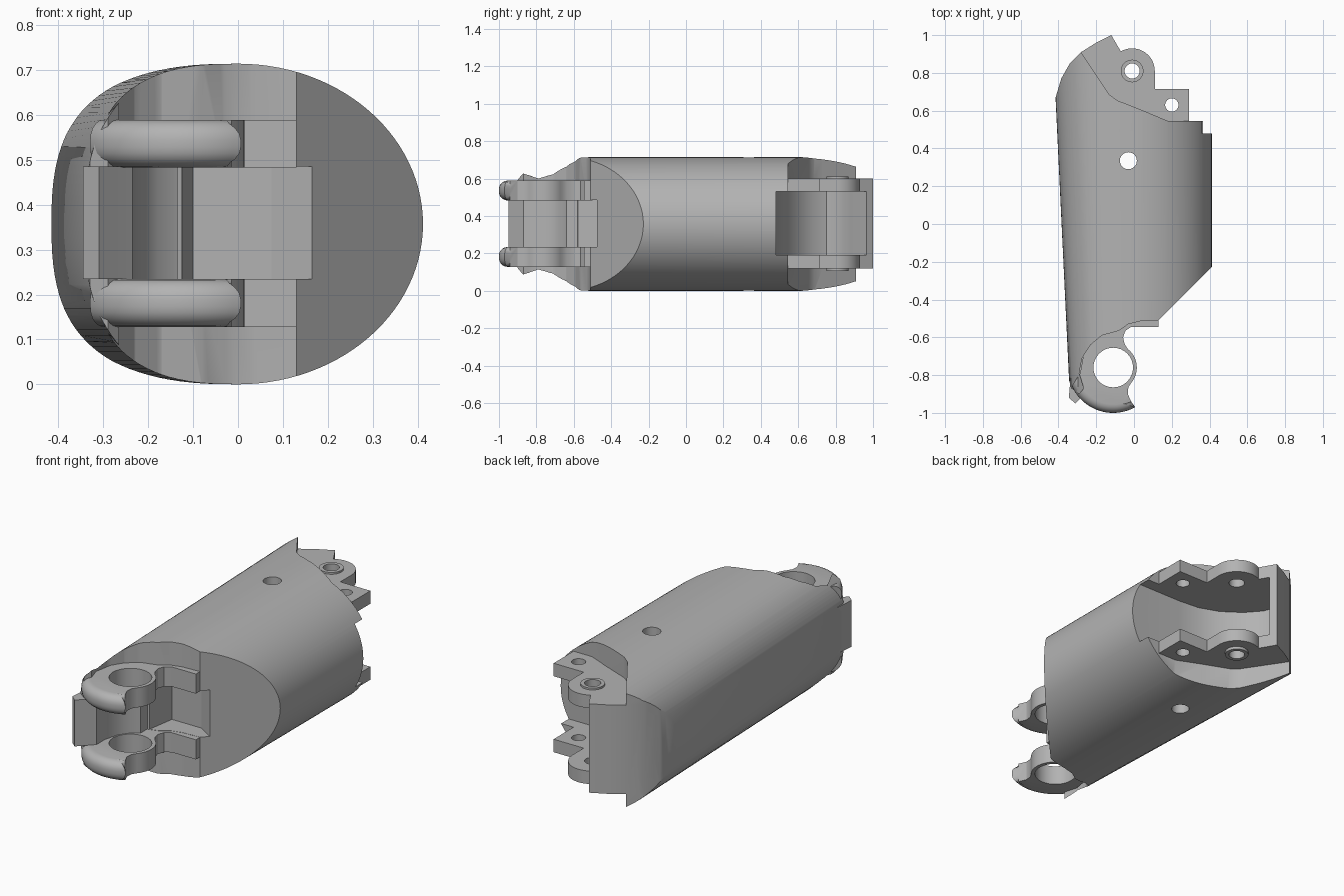
import bpy, bmesh
from math import sin, cos, pi, radians, hypot

cube = bpy.data.objects.get("Cube")
if cube:
    bpy.data.objects.remove(cube)

# One plain grey plastic
grey = bpy.data.materials.new("plain grey")
grey.use_nodes = True
colour = (0.45, 0.45, 0.45, 1)
grey.diffuse_color = colour
grey.node_tree.nodes["Principled BSDF"].inputs["Base Color"].default_value = colour

MID = 0.357                 # mid height
FRONT_PIN = (-0.11, -0.76)  # front hinge axis
BACK_PIN = (-0.01, 0.81)    # back hinge axis


def arc(centre, r, start, end, n=16):
    """Points on a circle, angles in degrees."""
    out = []
    for i in range(n + 1):
        t = radians(start + (end - start) * i / n)
        out.append((centre[0] + r * cos(t), centre[1] + r * sin(t)))
    return out


def loft(name, ring_a, ring_b, edge_rule=None):
    """Solid between two matching rings; edges picked by a rule are rounded."""
    bm = bmesh.new()
    a = [bm.verts.new(p) for p in ring_a]
    b = [bm.verts.new(p) for p in ring_b]
    bm.faces.new(a)
    bm.faces.new(b)
    for i in range(len(a)):
        j = (i + 1) % len(a)
        bm.faces.new((a[i], a[j], b[j], b[i]))
    bmesh.ops.recalc_face_normals(bm, faces=bm.faces)
    if edge_rule:
        bmesh.ops.bevel(bm, geom=[e for e in bm.edges if edge_rule(e)], offset=0.045,
                        segments=5, profile=0.5, affect='EDGES')
    mesh = bpy.data.meshes.new(name)
    bm.to_mesh(mesh)
    bm.free()
    mesh.materials.append(grey)
    ob = bpy.data.objects.new(name, mesh)
    bpy.context.collection.objects.link(ob)
    return ob


def prism(name, outline, z0, z1, edge_rule=None):
    return loft(name, [(x, y, z0) for x, y in outline], [(x, y, z1) for x, y in outline], edge_rule)


def combine(ob, tool, operation):
    """Apply a boolean and discard the tool."""
    mod = ob.modifiers.new("cut", 'BOOLEAN')
    mod.operation = operation
    mod.solver = 'EXACT'
    mod.object = tool
    bpy.context.view_layer.objects.active = ob
    bpy.ops.object.modifier_apply(modifier=mod.name)
    bpy.data.objects.remove(tool)


def drill(ob, centre, r):
    combine(ob, prism("drill", arc(centre, r, 0, 348.75, 31), -0.2, 1), 'DIFFERENCE')


def finish(ob):
    bpy.ops.object.select_all(action='DESELECT')
    ob.select_set(True)
    bpy.context.view_layer.objects.active = ob
    bpy.ops.object.shade_smooth_by_angle(angle=radians(28))


def section(y, n=112):
    """Cross-section: elliptical on the left, squarer and tapering on the right."""
    side = 0.345 + 0.07 * (y + 0.8) / 1.46
    pts = []
    for i in range(n):
        c, s = cos(2 * pi * i / n), sin(2 * pi * i / n)
        if c >= 0:
            x, z = 0.412 * c, s
        else:
            x = -side * abs(c) ** (2 / 2.6)
            z = abs(s) ** (2 / 2.6) * (1 if s > 0 else -1)
        pts.append((x, y, MID + MID * z))
    return pts


# Body: plan outline of the shell
back_curve = [(-0.43, 0.62), (-0.412, 0.68), (-0.385, 0.77), (-0.34, 0.85), (-0.28, 0.91)]
back_edge = [(-0.16, 0.73), (-0.13, 0.685), (-0.09, 0.655), (0.05, 0.6), (0.18, 0.545),
             (0.37, 0.545), (0.37, 0.48), (0.5, 0.48)]
front_edge = [(0.5, -0.14), (0.13, -0.51), (0.03, -0.515), (-0.03, -0.53), (-0.08, -0.565),
              (-0.17, -0.59), (-0.23, -0.64), (-0.275, -0.71), (-0.29, -0.79), (-0.265, -0.87),
              (-0.29, -0.9), (-0.33, -0.87), (-0.36, -0.78), (-0.45, -0.6)]
shape = prism("shape", back_curve + back_edge + front_edge, -0.1, 0.9)

# Back hinge plates and curved back wall
plates = ([(-0.25, 0.4)] + back_curve + [(-0.2, 0.96), (-0.12, 1.0)]
          + arc(BACK_PIN, 0.12, 120, 0) + [(0.11, 0.715), (0.29, 0.715), (0.29, 0.4)])
combine(shape, prism("plates", plates, 0.12, 0.6), 'UNION')
body = loft("finger_segment_body", section(-1.1), section(1.1))
combine(body, shape, 'INTERSECT')

# Pin bosses, then the cavity between the plates
combine(body, prism("boss", arc(BACK_PIN, 0.06, 0, 348.75, 31), 0.105, 0.61), 'UNION')
cavity = [(0.6, 0.48), (0.1, 0.48), (-0.02, 0.49), (-0.13, 0.53), (-0.23, 0.6), (-0.3, 0.68),
          (-0.325, 0.75), (-0.3, 0.82), (-0.24, 0.88), (-0.1, 0.965), (0, 1.1), (0.6, 1.1)]
combine(body, prism("cavity", cavity, 0.19, 0.53), 'DIFFERENCE')

# Front pocket between the fork arms
pocket = [(-0.135, -0.64), (-0.1, -0.42), (0.075, -0.42), (0.165, -0.475), (0.2, -1.1), (-0.13, -1.1)]
combine(body, prism("pocket", pocket, 0.235, 0.485), 'DIFFERENCE')

# Through holes
drill(body, (-0.03, 0.335), 0.045)
drill(body, BACK_PIN, 0.04)
drill(body, (0.2, 0.63), 0.035)
finish(body)

# Front web with its stop spur, between the fork arms
web = [(-0.3, -0.6), (-0.335, -0.8), (-0.345, -0.92), (-0.31, -0.95), (-0.255, -0.89),
       (-0.235, -0.87), (-0.235, -0.8), (-0.215, -0.72), (-0.18, -0.67), (-0.135, -0.64), (-0.135, -0.57)]
finish(prism("front_web", web, 0.235, 0.485))


# Front fork arms: ring with a rounded outer rim and a short finger
def rim(e):
    far = all(hypot(v.co.x - FRONT_PIN[0], v.co.y - FRONT_PIN[1]) > 0.2 and v.co.y < -0.82 for v in e.verts)
    return far and abs(e.verts[0].co.z - e.verts[1].co.z) < 0.01


fork = ([(0.13, -0.5), (0.13, -0.545), (-0.015, -0.545), (-0.045, -0.565), (-0.058, -0.6), (-0.05, -0.635)]
        + arc(FRONT_PIN, 0.125, 52, -40, 12)
        + [(-0.03, -0.865), (-0.033, -0.9), (-0.015, -0.94)]
        + arc(FRONT_PIN, 0.24, -61, -156, 20)
        + [(-0.285, -0.79), (-0.26, -0.65), (-0.1, -0.5)])
for name, z in (("lower_fork_arm", 0.128), ("upper_fork_arm", 0.483)):
    arm = prism(name, fork, z, z + 0.106, rim)
    drill(arm, FRONT_PIN, 0.105)
    finish(arm)
